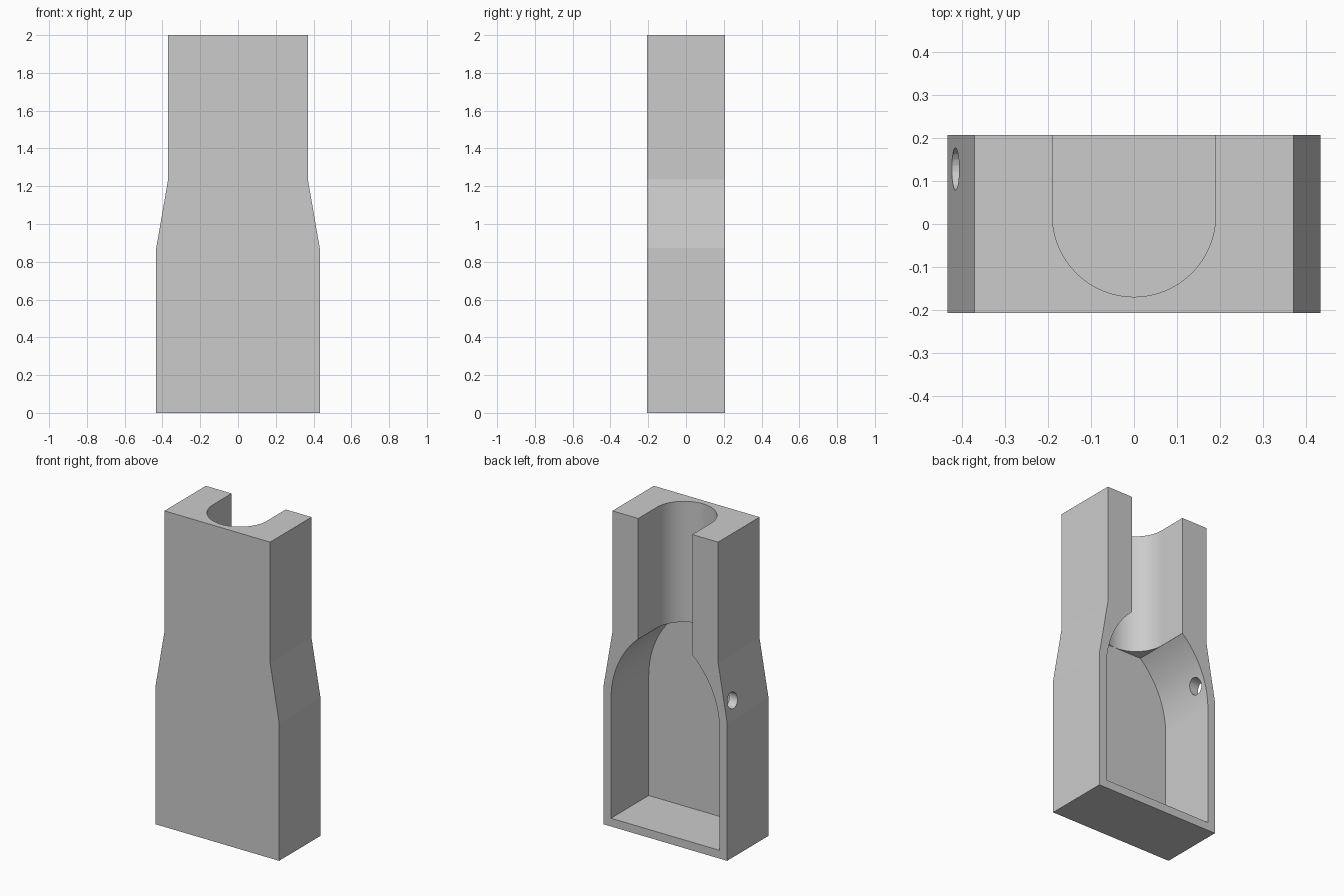
import bpy, bmesh, math
from mathutils import Matrix

cube = bpy.data.objects.get("Cube")
if cube:
    bpy.data.objects.remove(cube, do_unlink=True)

grey = bpy.data.materials.new("light grey")
grey.use_nodes = True
colour = (0.6, 0.6, 0.6, 1)
grey.diffuse_color = colour
grey.node_tree.nodes["Principled BSDF"].inputs["Base Color"].default_value = colour

HALF_DEPTH = 0.207
FLOOR_Y = -0.17


def prism(name, profile, axis, start, end):
    """Extrude a 2D profile along y (profile in xz) or z (profile in xy)."""
    bm = bmesh.new()
    place = {"y": lambda a, b: (a, start, b), "z": lambda a, b: (a, b, start)}[axis]
    face = bm.faces.new([bm.verts.new(place(a, b)) for a, b in profile])
    moved = bmesh.ops.extrude_face_region(bm, geom=[face])["geom"]
    length = end - start
    offset = (0, length, 0) if axis == "y" else (0, 0, length)
    bmesh.ops.translate(bm, vec=offset,
                        verts=[g for g in moved if isinstance(g, bmesh.types.BMVert)])
    return finish(name, bm)


def finish(name, bm):
    bmesh.ops.recalc_face_normals(bm, faces=bm.faces)
    mesh = bpy.data.meshes.new(name)
    bm.to_mesh(mesh)
    bm.free()
    mesh.materials.append(grey)
    obj = bpy.data.objects.new(name, mesh)
    bpy.context.collection.objects.link(obj)
    return obj


def mirrored(right_side):
    """Close a profile by mirroring its +x half."""
    return right_side + [(-a, b) for a, b in reversed(right_side)]


def cut(target, cutter):
    cutter.hide_render = True
    bpy.context.view_layer.objects.active = target
    mod = target.modifiers.new("cut", "BOOLEAN")
    mod.operation = "DIFFERENCE"
    mod.solver = "EXACT"
    mod.object = cutter
    bpy.ops.object.modifier_apply(modifier=mod.name)
    bpy.data.objects.remove(cutter, do_unlink=True)


# Outer shell with tapered shoulders
housing = prism("housing", mirrored([(0.433, 0), (0.433, 0.872), (0.37, 1.235), (0.37, 2)]),
                "y", -HALF_DEPTH, HALF_DEPTH)

# Open-backed chamber whose side walls arch in to the neck
R, SPRING, WALL, TOP = 0.5726, 0.81, 0.38, 1.236
sweep = math.asin((TOP - SPRING) / R)
arch = [(WALL - R * (1 - math.cos(sweep * i / 20)), SPRING + R * math.sin(sweep * i / 20))
        for i in range(21)]
cut(housing, prism("chamber_cutter", mirrored([(WALL, 0.052)] + arch),
                   "y", FLOOR_Y, HALF_DEPTH + 0.1))

# Round-bottomed channel through the neck
r = 0.1895
bowl = [(r * math.cos(math.pi / 2 * i / 24), 0.0205 - r * math.sin(math.pi / 2 * i / 24))
        for i in range(24)]
channel = mirrored([(r, HALF_DEPTH + 0.1)] + bowl + [(0.001, 0.0205 - r)])
cut(housing, prism("channel_cutter", channel, "z", 1.1, 2.1))

# Small round side hole through the right shoulder
bm = bmesh.new()
bmesh.ops.create_cone(bm, cap_ends=True, segments=40, radius1=0.049, radius2=0.049, depth=0.3,
                      matrix=Matrix.Translation((-0.4, 0.128, 0.98))
                      @ Matrix.Rotation(math.pi / 2, 4, "Y"))
cut(housing, finish("hole_cutter", bm))

# Smooth curved walls, crisp edges
bpy.ops.object.select_all(action="DESELECT")
housing.select_set(True)
bpy.context.view_layer.objects.active = housing
bpy.ops.object.shade_smooth_by_angle(angle=math.radians(9))
